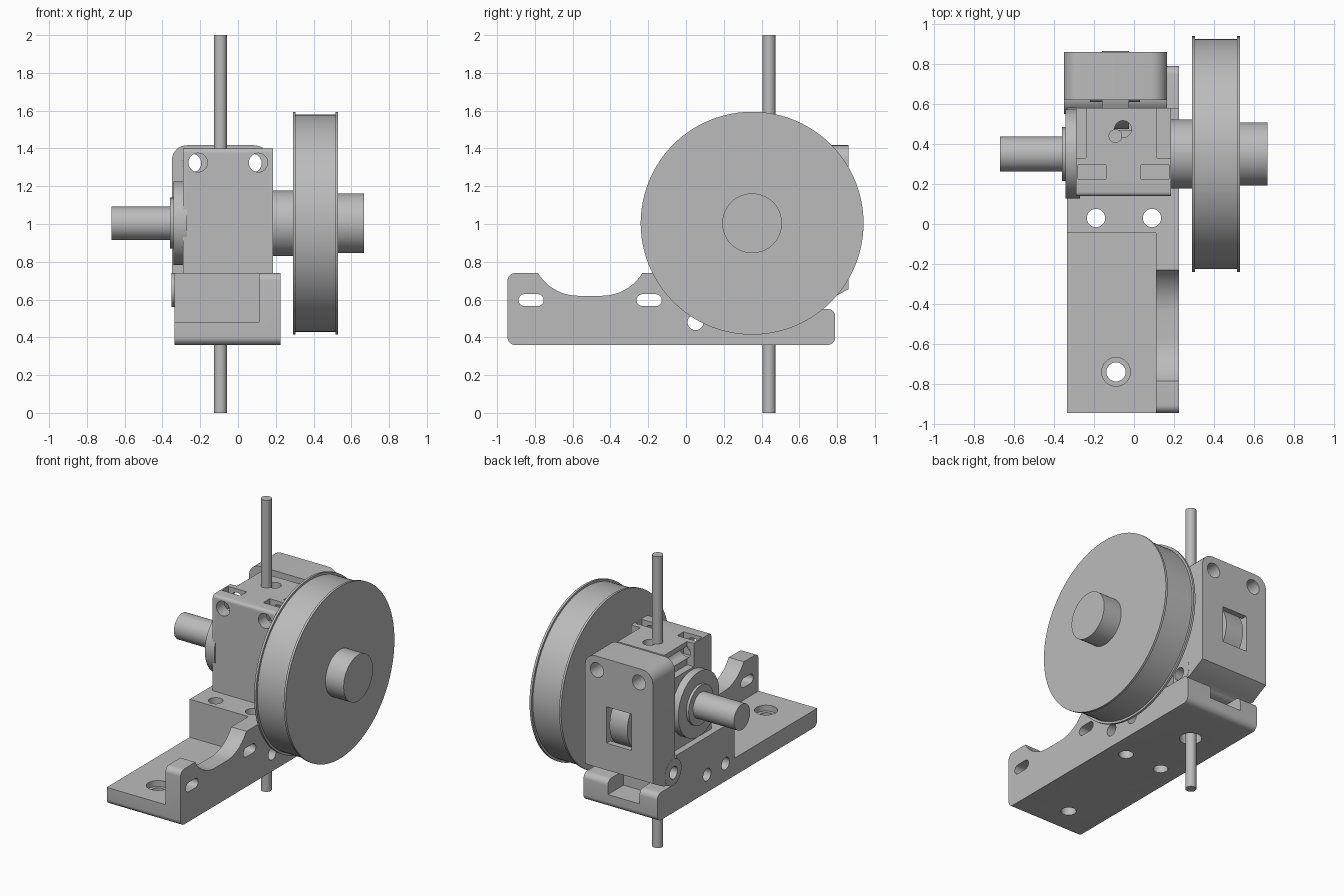
import bpy, bmesh, math
from mathutils import Vector

cube = bpy.data.objects.get("Cube")
if cube:
    bpy.data.objects.remove(cube, do_unlink=True)

grey = bpy.data.materials.new("plain_grey")
grey.use_nodes = True
GREY = (0.5, 0.5, 0.5, 1)
grey.diffuse_color = GREY
grey.node_tree.nodes["Principled BSDF"].inputs["Base Color"].default_value = GREY
parts = []


def finish(name, bm, cutter=False):
    bmesh.ops.recalc_face_normals(bm, faces=bm.faces)
    mesh = bpy.data.meshes.new(name)
    bm.to_mesh(mesh)
    bm.free()
    mesh.materials.append(grey)
    ob = bpy.data.objects.new(name, mesh)
    bpy.context.collection.objects.link(ob)
    if cutter:
        ob.hide_render = True
    else:
        parts.append(ob)
    return ob


def place(axis, u, v, w):
    return {"x": (w, u, v), "y": (u, w, v), "z": (u, v, w)}[axis]


def prism(name, axis, pts, lo, hi, cutter=False, round_top=0):
    """Extrude a flat outline along an axis, optionally rounding its two top side edges."""
    bm = bmesh.new()
    face = bm.faces.new([bm.verts.new(place(axis, u, v, lo)) for u, v in pts])
    ext = bmesh.ops.extrude_face_region(bm, geom=[face])
    move = Vector(place(axis, 0, 0, hi - lo))
    bmesh.ops.translate(bm, vec=move, verts=[g for g in ext["geom"] if isinstance(g, bmesh.types.BMVert)])
    if round_top:
        top = max(v.co.z for v in bm.verts) - 0.001
        edges = [e for e in bm.edges if all(v.co.z > top for v in e.verts)
                 and abs(e.verts[0].co.x - e.verts[1].co.x) < 0.001]
        bmesh.ops.bevel(bm, geom=edges, offset=round_top, segments=8, profile=0.5, affect="EDGES")
    return finish(name, bm, cutter)


def arc(u, v, r, start, end, n=8):
    angles = [math.radians(start + (end - start) * i / n) for i in range(n + 1)]
    return [(u + r * math.cos(a), v + r * math.sin(a)) for a in angles]


def rod(name, axis, u, v, r, lo, hi, cutter=False, n=64):
    return prism(name, axis, arc(u, v, r, 0, 360, n)[:-1], lo, hi, cutter)


def box_cut(x0, x1, y0, y1, z0, z1):
    return prism("cutter", "z", [(x0, y0), (x1, y0), (x1, y1), (x0, y1)], z0, z1, True)


def hole(axis, u, v, r, lo, hi):
    return rod("cutter", axis, u, v, r, lo, hi, True, 32)


def cut(ob, cutters, operation="DIFFERENCE"):
    """Apply each cutter to a part and discard it."""
    for c in cutters:
        mod = ob.modifiers.new("cut", "BOOLEAN")
        mod.operation, mod.solver, mod.object = operation, "EXACT", c
        bpy.context.view_layer.update()
        done = bpy.data.meshes.new_from_object(ob.evaluated_get(bpy.context.evaluated_depsgraph_get()))
        ob.modifiers.clear()
        ob.data = done
        bpy.data.objects.remove(c, do_unlink=True)


# Mounting base: one side outline with a motor scoop, a step and rounded corners
outline = (arc(-0.905, 0.40, 0.04, 270, 180) + arc(-0.905, 0.70, 0.04, 180, 90)
           + arc(-0.57, 0.87, 0.25, 211, 270, 14) + arc(-0.445, 0.87, 0.25, 270, 329, 14)
           + [(0.58, 0.74), (0.58, 0.55)]
           + arc(0.75, 0.51, 0.04, 90, 0) + arc(0.75, 0.40, 0.04, 0, -90))
base = prism("mounting_base", "x", outline, -0.335, 0.225)
cuts = [box_cut(-0.5, 0.11, -1.2, -0.045, 0.48, 1),
        box_cut(-0.2, 0.04, 0.62, 0.9, 0.45, 0.7),
        hole("z", -0.09, -0.74, 0.048, 0.2, 0.6), hole("z", -0.09, -0.74, 0.072, 0.44, 0.6),
        hole("z", -0.09, 0.44, 0.07, 0.2, 0.7)]
cuts += [hole("z", x, 0.03, 0.046, 0.2, 0.9) for x in (-0.19, 0.09)]
cuts += [hole("x", y, 0.48, 0.042, -0.5, 0.5) for y in (0.05, 0.25)]
for y in (-0.82, -0.195):
    slot = arc(y - 0.035, 0.597, 0.032, 90, 270) + arc(y + 0.035, 0.597, 0.032, -90, 90)
    cuts.append(prism("cutter", "x", slot, 0, 0.4, True))
cut(base, cuts)

# Drive housing with screw holes, nut slots and side steps
outline = [(0.14, 0.73), (0.58, 0.73), (0.58, 1.4)] + arc(0.16, 1.38, 0.02, 90, 180, 4)
housing = prism("drive_housing", "x", outline, -0.29, 0.185)
cuts = [box_cut(-0.5, -0.24, 0.33, 0.7, 1.24, 1.6), box_cut(0.115, 0.4, 0.33, 0.7, 1.24, 1.6),
        box_cut(-0.28, -0.14, 0.225, 0.295, 1.25, 1.6), box_cut(0.035, 0.175, 0.225, 0.295, 1.25, 1.6),
        box_cut(-0.2, 0.01, 0.47, 0.7, 0.78, 1.23), hole("z", -0.055, 0.475, 0.042, 1.1, 1.6)]
cuts += [hole("y", x, 1.325, 0.05, 0, 0.8) for x in (-0.212, 0.107)]
cut(housing, cuts)

# Drive shaft stack along x
AXIS_Y, AXIS_Z = 0.35, 1.004
for name, r, lo, hi in [("bearing_housing", 0.222, -0.342, -0.27), ("shaft_collar", 0.135, -0.36, -0.3),
                        ("drive_shaft", 0.088, -0.67, -0.3), ("wheel_boss", 0.173, 0.15, 0.295),
                        ("wheel_drum", 0.575, 0.3, 0.52), ("inner_flange", 0.59, 0.29, 0.305),
                        ("outer_flange", 0.59, 0.515, 0.53), ("wheel_hub", 0.158, 0.5, 0.668)]:
    rod(name, "x", AXIS_Y, AXIS_Z, r, lo, hi, n=96)

# Idler arm with hinge barrel, bearing window and screw holes
outline = [(0.62, 0.565), (0.74, 0.59), (0.86, 0.655), (0.86, 1.417), (0.62, 1.417)]
idler = prism("idler_arm", "x", outline, -0.35, 0.165, round_top=0.08)
cut(idler, [rod("cutter", "x", 0.64, 0.65, 0.09, -0.351, 0.166, True, 48)], "UNION")
cuts = [box_cut(-0.19, 0, 0.5, 1, 0.84, 1.09), box_cut(-0.19, 0, 0.5, 0.82, 0.77, 1.23),
        hole("x", 0.635, 0.645, 0.042, -0.6, 0.4)]
cuts += [hole("y", x, 1.322, 0.05, 0.4, 1) for x in (-0.245, 0.075)]
cut(idler, cuts)
rod("idler_bearing", "x", 0.67, 0.97, 0.195, -0.16, -0.025)
rod("idler_pin", "x", 0.67, 0.97, 0.06, -0.22, 0.03, n=32)

# Filament strand
rod("filament", "z", -0.093, 0.44, 0.034, 0, 2, n=32)

# Smooth curved surfaces, keep edges sharp
bpy.ops.object.select_all(action="DESELECT")
for ob in parts:
    ob.select_set(True)
bpy.context.view_layer.objects.active = parts[0]
bpy.ops.object.shade_smooth_by_angle(angle=math.radians(30))
